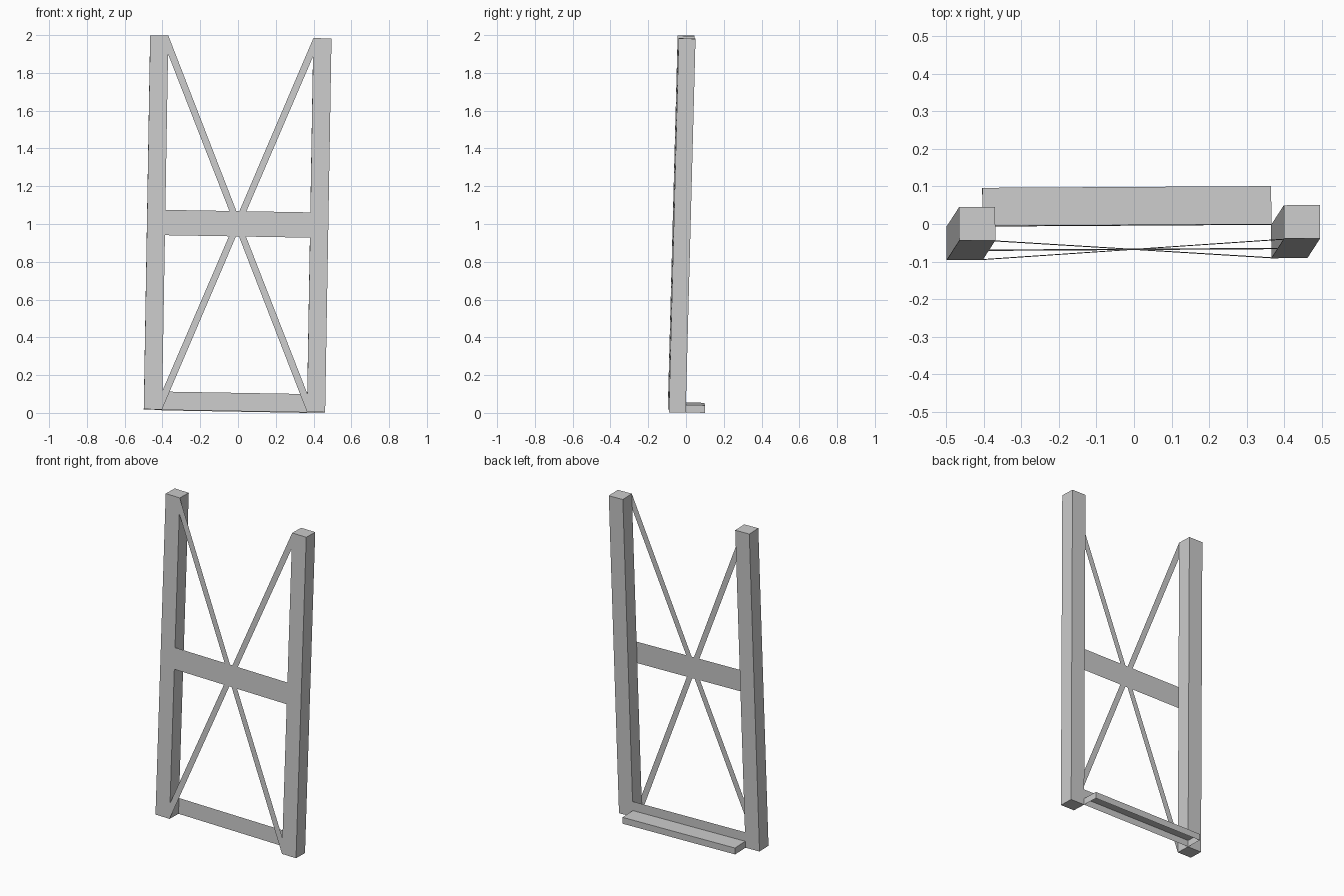
import bpy
from mathutils import Matrix, Euler

if "Cube" in bpy.data.objects:
    bpy.data.objects.remove(bpy.data.objects["Cube"])

# Whole rack leans slightly sideways and backwards
LEAN = Matrix.Translation((-0.002, -0.023, 1.0)) @ Euler((-0.0262, 0.0172, 0.006)).to_matrix().to_4x4()

HX, HY, HZ = 0.384, 0.0445, 0.99   # inner half width, half depth, half height
POST = 0.096


def make(name, verts, faces):
    mesh = bpy.data.meshes.new(name)
    mesh.from_pydata(verts, [], faces)
    ob = bpy.data.objects.new(name, mesh)
    bpy.context.collection.objects.link(ob)
    ob.matrix_world = LEAN
    return ob


def box(name, x0, x1, y0, y1, z0, z1, skip=()):
    v = [(x, y, z) for x in (x0, x1) for y in (y0, y1) for z in (z0, z1)]
    sides = {"left": (0, 1, 3, 2), "right": (4, 6, 7, 5), "front": (0, 4, 5, 1),
             "back": (2, 3, 7, 6), "bottom": (0, 2, 6, 4), "top": (1, 5, 7, 3)}
    return make(name, v, [f for k, f in sides.items() if k not in skip])


def sheet(name, y, points):
    return make(name, [(x, y, z) for x, z in points], [tuple(range(len(points)))])


# Square posts
box("left_post", -HX - POST, -HX, -HY, HY, -HZ, HZ)
box("right_post", HX, HX + POST, -HY, HY, -HZ, HZ)

# Flat middle band, flush with the front of the posts
BAND = 0.067
sheet("middle_band", -HY, [(-HX, -BAND), (HX, -BAND), (HX, BAND), (-HX, BAND)])

# Flat diagonal braces from the post ends to the band
for sx, side in ((-1, "left"), (1, "right")):
    for sz, level in ((-1, "lower"), (1, "upper")):
        pts = [(HX, HZ), (HX, 0.893), (0.045, BAND), (0.008, BAND)]
        pts = [(sx * x, sz * z) for x, z in pts]
        if sx * sz > 0:
            pts.reverse()
        sheet(f"{level}_{side}_brace", -HY, pts)

# Bottom panel, flush with the back of the posts
sheet("bottom_panel", HY, [(-HX, -HZ), (HX, -HZ), (HX, -0.893), (-HX, -0.893)])

# Toe shelf behind the panel, open underneath
box("toe_shelf", -HX, HX, HY, HY + 0.102, -HZ, -0.95, skip=("bottom", "front"))
